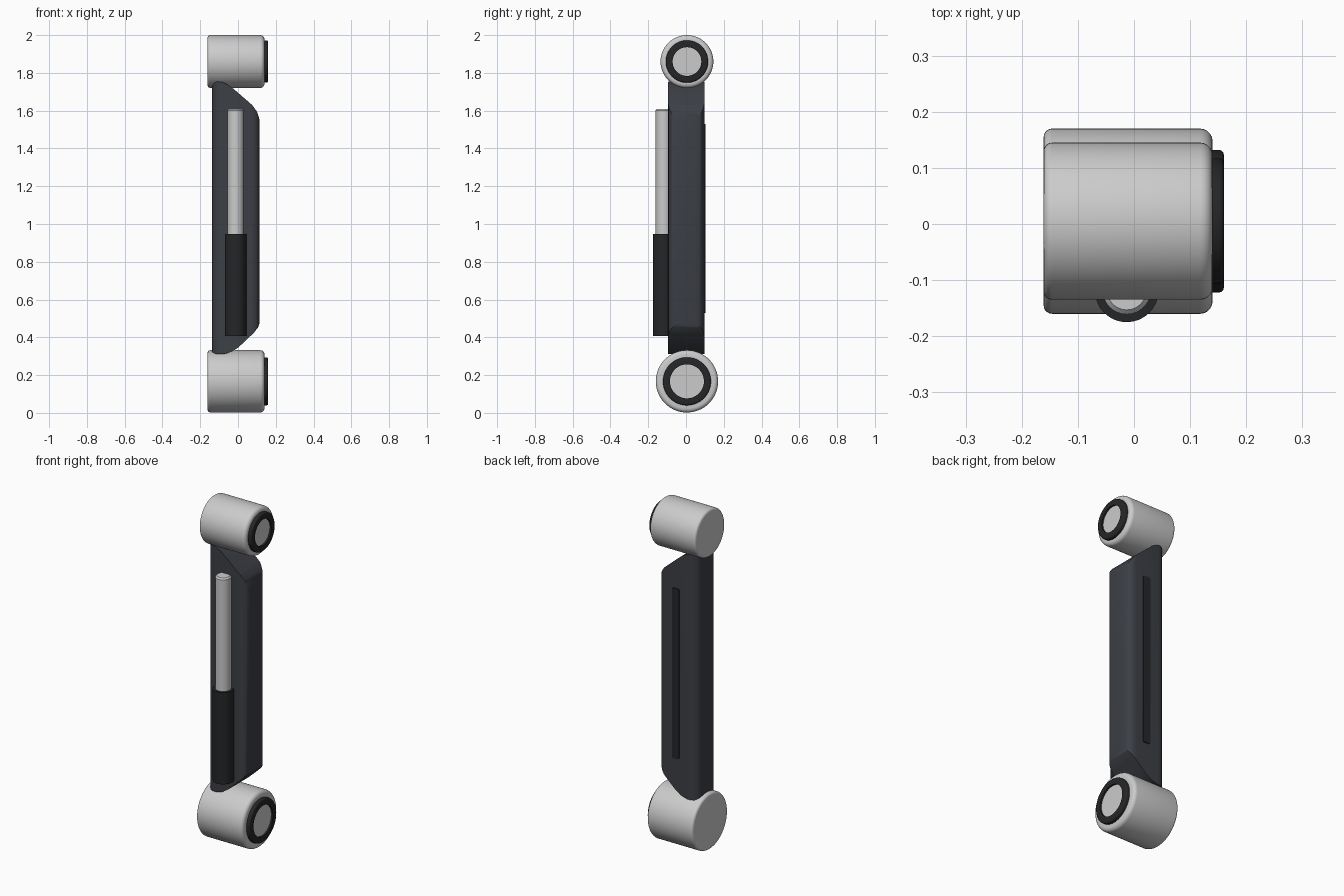
import bpy, bmesh, math
from mathutils import Vector, Matrix

if "Cube" in bpy.data.objects:
    bpy.data.objects.remove(bpy.data.objects["Cube"])


def material(name, rgb):
    m = bpy.data.materials.new(name)
    m.diffuse_color = (*rgb, 1)
    m.use_nodes = True
    m.node_tree.nodes["Principled BSDF"].inputs["Base Color"].default_value = m.diffuse_color
    return m


LIGHT = material("light_grey", (0.72, 0.72, 0.75))
BODY = material("slate", (0.045, 0.05, 0.06))
BLACK = material("black", (0.018, 0.019, 0.021))


def finish(name, bm, mat, smooth=True):
    bmesh.ops.remove_doubles(bm, verts=bm.verts, dist=1e-5)
    bmesh.ops.recalc_face_normals(bm, faces=bm.faces)
    me = bpy.data.meshes.new(name)
    bm.to_mesh(me)
    bm.free()
    ob = bpy.data.objects.new(name, me)
    bpy.context.collection.objects.link(ob)
    if mat:
        me.materials.append(mat)
    if smooth:
        shade(ob)
    return ob


def shade(ob):
    bpy.ops.object.select_all(action='DESELECT')
    ob.select_set(True)
    bpy.context.view_layer.objects.active = ob
    bpy.ops.object.shade_smooth_by_angle(angle=math.radians(35))


def lathe(name, profile, centre, mat, axis='Z', steps=64):
    """Revolve (radius, height) points round Z, then lay along X if asked."""
    bm = bmesh.new()
    vs = [bm.verts.new((r, 0, h)) for r, h in profile]
    es = [bm.edges.new(p) for p in zip(vs, vs[1:])]
    bmesh.ops.spin(bm, geom=vs + es, cent=(0, 0, 0), axis=(0, 0, 1),
                   angle=2 * math.pi, steps=steps)
    if axis == 'X':
        bm.transform(Matrix.Rotation(math.pi / 2, 4, 'Y'))
    bm.transform(Matrix.Translation(centre))
    return finish(name, bm, mat)


def arc(cx, cy, r, a0, a1, n=5):
    return [(cx + r * math.cos(math.radians(a0 + (a1 - a0) * i / n)),
             cy + r * math.sin(math.radians(a0 + (a1 - a0) * i / n)))
            for i in range(n + 1)]


def prism(name, points, depth, mat, smooth=True):
    """Extrude a closed outline of 3D points by a vector."""
    bm = bmesh.new()
    f = bm.faces.new([bm.verts.new(p) for p in points])
    ext = bmesh.ops.extrude_face_region(bm, geom=[f])['geom']
    bmesh.ops.translate(bm, vec=Vector(depth),
                        verts=[v for v in ext if isinstance(v, bmesh.types.BMVert)])
    return finish(name, bm, mat, smooth)


def rounded_rect(x0, x1, y0, y1, r, n=6):
    return (arc(x1 - r, y1 - r, r, 0, 90, n) + arc(x0 + r, y1 - r, r, 90, 180, n)
            + arc(x0 + r, y0 + r, r, 180, 270, n) + arc(x1 - r, y0 + r, r, 270, 360, n))


# Joint barrels with a raised dark ring and inset cap on the right end
for name, z, r, ring_r, hole_r in (("upper", 1.86, 0.14, 0.112, 0.076),
                                   ("lower", 0.167, 0.165, 0.127, 0.09)):
    c = (0, 0.005, z)
    a, b = 0.015, 0.022
    barrel = ([(0, -0.161)] + arc(r - a, -0.161 + a, a, -90, 0)
              + arc(r - b, 0.14 - b, b, 0, 90) + [(0, 0.14)])
    lathe(name + "_joint_barrel", barrel, c, LIGHT, 'X')
    e = 0.008
    ring = ([(hole_r, 0.13), (ring_r, 0.13)] + arc(ring_r - e, 0.16 - e, e, 0, 90, 3)
            + [(hole_r, 0.16), (hole_r, 0.13)])
    lathe(name + "_joint_ring", ring, c, BLACK, 'X')
    lathe(name + "_joint_cap", [(0, 0.13), (hole_r, 0.13), (hole_r, 0.15), (0, 0.15)],
          c, LIGHT, 'X')

# Limb body: rounded column trimmed to the side outline with sloped ends
body = prism("limb_body", [(x, y, 0.2) for x, y in
                           rounded_rect(-0.137, 0.115, -0.094, 0.097, 0.05)],
             (0, 0, 1.7), BODY, False)
outline = [(-0.2, 1.735), (-0.137, 1.742), (-0.115, 1.755), (-0.08, 1.75), (-0.045, 1.733),
           (0.0, 1.695), (0.075, 1.63), (0.1, 1.595), (0.112, 1.56), (0.118, 1.52),
           (0.118, 0.49), (0.108, 0.455), (0.085, 0.425), (0.04, 0.382), (0.0, 0.345),
           (-0.035, 0.323), (-0.075, 0.311), (-0.115, 0.311), (-0.137, 0.322), (-0.2, 0.33)]
trim = prism("limb_trim", [(x, -0.3, z) for x, z in outline], (0, 0.6, 0), None, False)
trim.hide_render = True
mod = body.modifiers.new("trim", 'BOOLEAN')
mod.operation, mod.solver, mod.object = 'INTERSECT', 'EXACT', trim
bpy.context.view_layer.objects.active = body
bpy.ops.object.modifier_apply(modifier=mod.name)
bpy.data.objects.remove(trim)
shade(body)

# Piston on the front: light rod sliding into a dark sleeve
piston = (-0.013, -0.118, 0)
lathe("piston_rod", [(0, 0.9), (0.043, 0.9), (0.043, 1.602), (0.035, 1.61), (0, 1.61)],
      piston, LIGHT, steps=32)
lathe("piston_sleeve", [(0, 0.408), (0.057, 0.408), (0.057, 0.947), (0, 0.947)],
      piston, BLACK, steps=32)

# Raised strip down the back
prism("back_strip", [(x, 0.08, z) for x, z in rounded_rect(-0.025, 0.02, 0.53, 1.53, 0.008, 3)],
      (0, 0.022, 0), BLACK)
